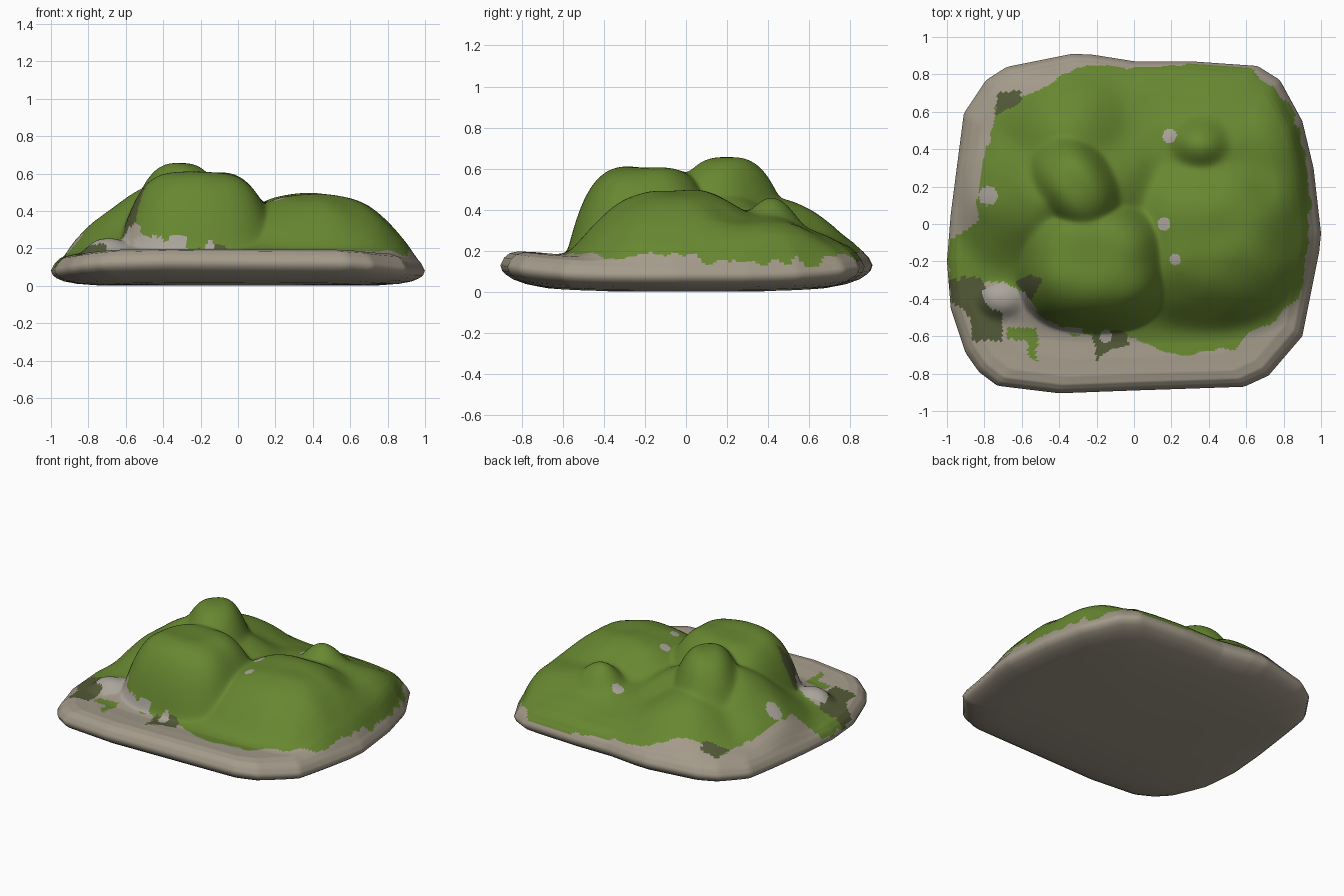
import bpy, math
from mathutils import Vector, noise

if "Cube" in bpy.data.objects:
    bpy.data.objects.remove(bpy.data.objects["Cube"])

SEG, RINGS = 320, 140

# slab outline seen from above
OUTLINE = [(-1, -.2), (-.98, -.45), (-.9, -.69), (-.83, -.79), (-.73, -.865), (-.4, -.905), (0, -.89),
           (.3, -.88), (.59, -.87), (.72, -.81), (.9, -.6), (.96, -.3), (.99, -.15), (1, -.05),
           (.96, .3), (.9, .55), (.78, .77), (.66, .845), (.3, .87), (0, .87), (-.22, .905),
           (-.33, .91), (-.68, .84), (-.79, .77), (-.91, .59), (-.98, .05)]

# hill lumps: cx, cy, rx, ry, turn, top, steepness, squareness
LUMPS = [(.04, .13, .92, .74, 0, .34, 3, 4),         # broad apron
         (-.21, -.2, .44, .385, 0, .608, 4.2, 2.6),  # front lump with cliff
         (-.31, .2, .27, .36, 35, .66, 3, 2.2),      # main peak
         (-.2, .15, .55, .55, 0, .5, 1.6, 2),        # skirt round the peak
         (.39, -.05, .57, .53, 0, .5, 2.5, 2.4),     # right lump
         (.36, .42, .24, .22, 0, .46, 2, 2),         # small back bump
         (.4, .35, .42, .4, 0, .38, 2, 2.3),         # back right shoulder
         (.62, .26, .32, .48, 0, .355, 3, 2.5),      # right shoulder
         (-.33, .44, .43, .43, 0, .455, 1.9, 2),     # back shoulder
         (-.46, .12, .5, .5, 0, .54, 1.4, 2),        # left shoulder
         (-.7, -.4, .14, .11, 0, .25, 2.5, 2)]       # loose rock

# painted regions seen from above
GRASS = [(-.99, -.08), (-.82, .02), (-.84, .2), (-.8, .35), (-.76, .5), (-.74, .64), (-.55, .69),
         (-.4, .79), (-.25, .85), (.1, .83), (.3, .86), (.62, .83), (.77, .7), (.85, .6), (.92, .35),
         (.94, .1), (.92, -.2), (.88, -.4), (.72, -.54), (.6, -.58), (.55, -.66), (.25, -.7),
         (.1, -.66), (0, -.6), (-.3, -.6), (-.5, -.54), (-.58, -.36), (-.82, -.3), (-.99, -.3)]
TUFT = [(-.68, -.55), (-.52, -.55), (-.52, -.74), (-.56, -.7), (-.57, -.63), (-.68, -.62)]
MOSS = [[(-.99, -.3), (-.82, -.28), (-.7, -.5), (-.7, -.62), (-.86, -.62), (-.87, -.5), (-.97, -.42)],
        [(-.22, -.58), (-.2, -.74), (-.12, -.66), (-.04, -.66), (-.04, -.57)],
        [(-.72, .7), (-.6, .72), (-.6, .65), (-.74, .58)],
        [(-.64, -.3), (-.54, -.26), (-.49, -.3), (-.55, -.42), (-.6, -.36)]]
ROCK = [(-.83, -.36), (-.7, -.32), (-.58, -.36), (-.58, -.47), (-.66, -.52), (-.8, -.42)]
SPOTS = [(.19, .47, .038), (.16, 0, .035), (.22, -.19, .03), (-.78, .15, .05), (-.15, -.6, .035)]

# rim section: fraction of outline radius, height
TOP_RIM = [(0, .17), (.8, .172), (.9, .165), (.95, .148), (.98, .12), (1, .08)]
BOTTOM_RIM = [(.99, .055), (.97, .04), (.93, .023), (.86, .01), (.75, .002), (.4, 0)]


def lerp_table(table, t):
    for (a, u), (b, v) in zip(table, table[1:]):
        if t <= b:
            return u + (v - u) * (t - a) / (b - a)
    return table[-1][1]


def radius(ang):
    """Distance from the middle to the outline along an angle."""
    c, s = math.cos(ang), math.sin(ang)
    best = 0
    for (x1, y1), (x2, y2) in zip(OUTLINE, OUTLINE[1:] + OUTLINE[:1]):
        p, q = y1 * c - x1 * s, y2 * c - x2 * s
        if p * q <= 0 and p != q:
            k = p / (p - q)
            best = max(best, (x1 + (x2 - x1) * k) * c + (y1 + (y2 - y1) * k) * s)
    return best


def lift(y):
    return .048 * (abs(y) / .9) ** 4


def lump(x, y, cx, cy, rx, ry, turn, top, p, n):
    c, s = math.cos(math.radians(turn)), math.sin(math.radians(turn))
    dx, dy = x - cx, y - cy
    u, v = abs(dx * c + dy * s) / rx, abs(dy * c - dx * s) / ry
    d = (u ** n + v ** n) ** (1 / n)
    return max(-1, .15 + (top - .15) * (1 - d ** p))


def height(x, y, t):
    slab = lerp_table(TOP_RIM, t)
    k = 40
    total = math.exp(k * .17) + sum(math.exp(k * lump(x, y, *l)) for l in LUMPS)
    hill = max(0, math.log(total) / k - .175)
    f = min(1, max(0, (1 - t) / .08))
    hill *= f * f * (3 - 2 * f)
    wobble = .014 * noise.noise(Vector((x * 5, y * 5, 2))) * min(1, hill * 8)
    return slab + hill + wobble + lift(y) * max(0, 1 - hill * 5)


def inside(poly, x, y):
    hit = False
    for (x1, y1), (x2, y2) in zip(poly, poly[1:] + poly[:1]):
        if (y1 > y) != (y2 > y) and x < (x2 - x1) * (y - y1) / (y2 - y1) + x1:
            hit = not hit
    return hit


def paint(x, y, z, steep):
    """0 stone, 1 grass, 2 moss, 3 pale rock"""
    if any(math.hypot(x - a, y - b) < r for a, b, r in SPOTS):
        return 3
    x += .02 * noise.noise(Vector((x * 14, y * 14, 0)))
    y += .02 * noise.noise(Vector((x * 14, y * 14, 7)))
    z += .03 * noise.noise(Vector((x * 14, 3, 7)))
    if inside(ROCK, x, y):
        return 3
    # foot of the cliff
    if steep and -.64 < y < -.4 and -.56 < x < -.27 and z < .26:
        return 3
    if inside(TUFT, x, y):
        return 1
    if any(inside(p, x, y) for p in MOSS):
        return 2
    return 1 if inside(GRASS, x, y) else 0


# rings from the summit outward over the rim and back underneath
ts = [i / RINGS for i in range(1, RINGS + 1)]
angles = [math.tau * (i + .01) / SEG for i in range(SEG)]
rads = [radius(a) for a in angles]
verts = [(0, 0, height(0, 0, 0))]
for t in ts:
    for a, r in zip(angles, rads):
        x, y = r * t * math.cos(a), r * t * math.sin(a)
        verts.append((x, y, height(x, y, t)))
for t, z in BOTTOM_RIM:
    for a, r in zip(angles, rads):
        x, y = r * t * math.cos(a), r * t * math.sin(a)
        verts.append((x, y, z + lift(y)))
verts.append((0, 0, 0))
total_rings = RINGS + len(BOTTOM_RIM)
faces = [(0, 1 + i, 1 + (i + 1) % SEG) for i in range(SEG)]
for k in range(total_rings - 1):
    a, b = 1 + k * SEG, 1 + (k + 1) * SEG
    for i in range(SEG):
        j = (i + 1) % SEG
        faces.append((a + i, b + i, b + j, a + j))
last = 1 + (total_rings - 1) * SEG
faces += [(last + i, len(verts) - 1, last + (i + 1) % SEG) for i in range(SEG)]

mesh = bpy.data.meshes.new("grassy_mound")
mesh.from_pydata(verts, [], faces)
for name, col in [("stone", (.37, .325, .255)), ("grass", (.136, .242, .03)),
                  ("dark_moss", (.085, .1, .038)), ("pale_rock", (.40, .37, .325))]:
    m = bpy.data.materials.new(name)
    m.diffuse_color = (*col, 1)
    m.use_nodes = True
    m.node_tree.nodes["Principled BSDF"].inputs["Base Color"].default_value = m.diffuse_color
    mesh.materials.append(m)

# colour the upper surface by region
for i, f in enumerate(mesh.polygons):
    f.use_smooth = True
    if i < RINGS * SEG:
        f.material_index = paint(*f.center, f.normal.z < .9)
obj = bpy.data.objects.new("grassy_mound", mesh)
bpy.context.collection.objects.link(obj)
